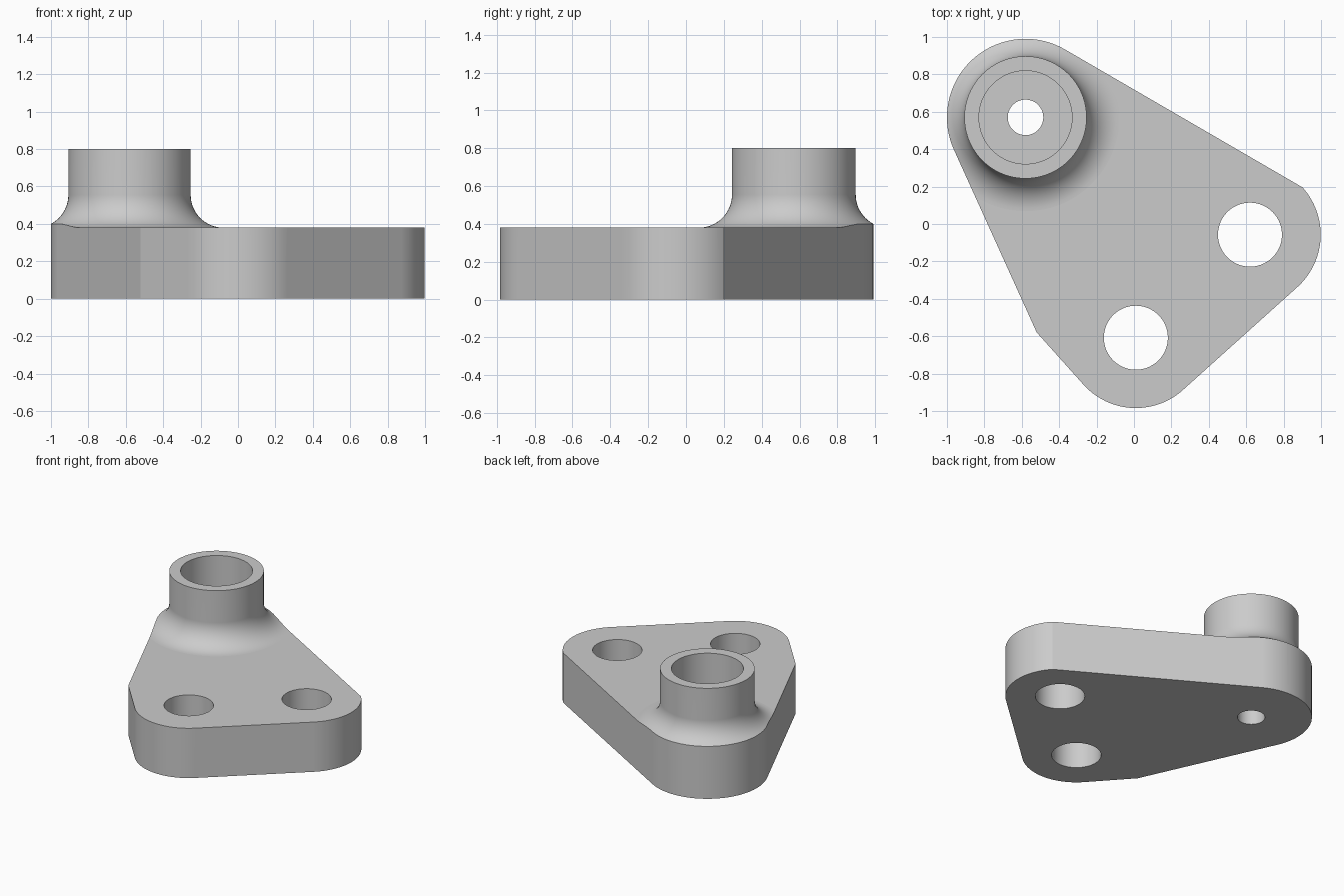
import bpy, bmesh
from math import sin, cos, radians, pi
from mathutils import Vector, Matrix

if "Cube" in bpy.data.objects:
    bpy.data.objects.remove(bpy.data.objects["Cube"], do_unlink=True)

BOSS = Vector((-0.58, 0.57))
RIGHT_HOLE = Vector((0.62, -0.057))
FRONT_HOLE = Vector((0.01, -0.608))
PLATE_TOP, BOSS_TOP = 0.38, 0.80
BOSS_R, FILLET_R = 0.327, 0.175
BORE_FLOOR = 0.2


def arc(centre, radius, start, end, steps):
    angles = [radians(start + (end - start) * i / steps) for i in range(steps + 1)]
    return [(centre[0] + radius * cos(a), centre[1] + radius * sin(a)) for a in angles]


def make_object(name, bm):
    bmesh.ops.recalc_face_normals(bm, faces=bm.faces)
    mesh = bpy.data.meshes.new(name)
    bm.to_mesh(mesh)
    bm.free()
    obj = bpy.data.objects.new(name, mesh)
    bpy.context.collection.objects.link(obj)
    return obj


def prism(name, points, height):
    bm = bmesh.new()
    base = bm.faces.new([bm.verts.new((x, y, 0)) for x, y in points])
    top = bmesh.ops.extrude_face_region(bm, geom=[base])["geom"]
    bmesh.ops.translate(bm, vec=(0, 0, height),
                        verts=[v for v in top if isinstance(v, bmesh.types.BMVert)])
    return make_object(name, bm)


def lathe(name, centre, profile, steps=96):
    bm = bmesh.new()
    rings = []
    for i in range(steps):
        a = 2 * pi * i / steps
        rings.append([bm.verts.new((centre[0] + r * cos(a), centre[1] + r * sin(a), z))
                      for r, z in profile])
    for i in range(steps):
        a, b = rings[i], rings[(i + 1) % steps]
        for j in range(len(profile) - 1):
            bm.faces.new((a[j], b[j], b[j + 1], a[j + 1]))
    bm.faces.new([r[0] for r in rings])
    bm.faces.new([r[-1] for r in rings])
    return make_object(name, bm)


def cut(target, tool, operation):
    mod = target.modifiers.new(tool.name, "BOOLEAN")
    mod.operation, mod.solver, mod.object = operation, "EXACT", tool
    bpy.context.view_layer.objects.active = target
    bpy.ops.object.modifier_apply(modifier=mod.name)
    bpy.data.objects.remove(tool, do_unlink=True)


# Plate outline: three rounded lobes and one sharp corner
outline = (arc(FRONT_HOLE, 0.376, 222, 312, 28) + arc(RIGHT_HOLE, 0.378, -48, 42, 28)
           + arc(BOSS, 0.42, 60, 204, 44) + [(-0.52, -0.58)])
bracket = prism("flange_bracket", outline, 1.0)

# Envelope: plate top surface, concave fillet and boss wall
fillet = arc((BOSS_R + FILLET_R, PLATE_TOP + FILLET_R), FILLET_R, 270, 180, 16)
envelope = lathe("height_envelope", BOSS,
                 [(4, -0.2), (4, PLATE_TOP)] + fillet + [(BOSS_R, BOSS_TOP)])
cut(bracket, envelope, "INTERSECT")

# Stepped bore in the boss and two bolt holes
cut(bracket, lathe("bore_cutter", BOSS, [(0.095, -0.2), (0.095, BORE_FLOOR),
                                         (0.249, BORE_FLOOR), (0.249, 1.2)]), "DIFFERENCE")
for side, centre in (("right", RIGHT_HOLE), ("front", FRONT_HOLE)):
    cut(bracket, lathe(side + "_hole_cutter", centre, [(0.171, -0.2), (0.171, 1.2)]), "DIFFERENCE")

# Grey metal
metal = bpy.data.materials.new("grey_metal")
metal.use_nodes = True
colour = (0.6, 0.6, 0.6, 1)
metal.diffuse_color = colour
metal.node_tree.nodes["Principled BSDF"].inputs["Base Color"].default_value = colour
bracket.data.materials.clear()
bracket.data.materials.append(metal)

# Smooth curved walls, keep corners crisp and level faces flat
bpy.ops.object.select_all(action="DESELECT")
bracket.select_set(True)
bpy.context.view_layer.objects.active = bracket
bpy.ops.object.shade_smooth_by_angle(angle=radians(15))
for face in bracket.data.polygons:
    face.material_index = 0
    if abs(face.normal.z) > 0.9999:
        face.use_smooth = False
weighted = bracket.modifiers.new("weighted_normals", "WEIGHTED_NORMAL")
weighted.keep_sharp = True
